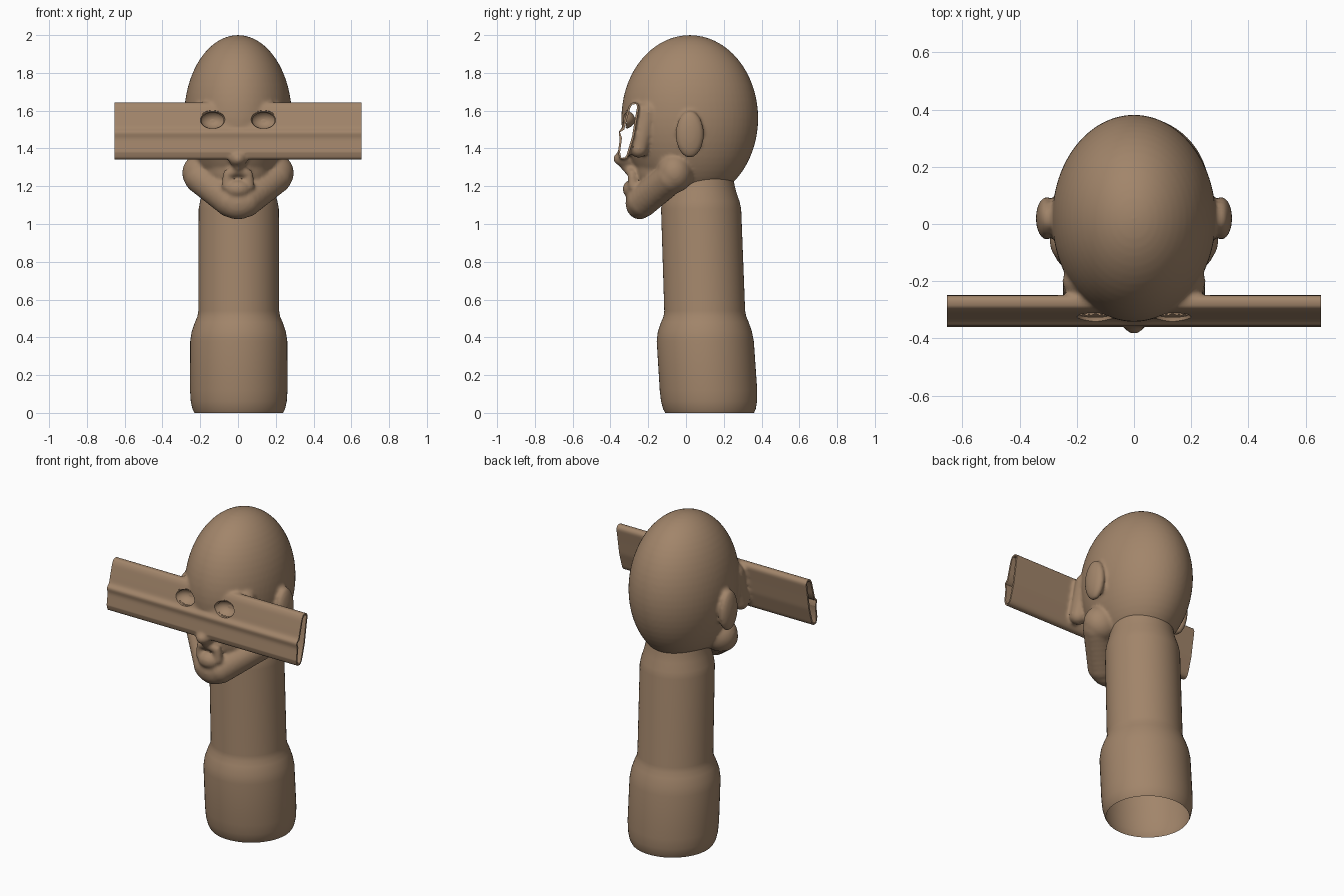
import bpy, bmesh, math
from mathutils import Vector, Matrix

cube = bpy.data.objects.get("Cube")
if cube:
    bpy.data.objects.remove(cube, do_unlink=True)

clay = bpy.data.materials.new("brown clay")
clay.use_nodes = True
COLOUR = (0.36, 0.235, 0.145, 1)
clay.diffuse_color = COLOUR
clay.node_tree.nodes["Principled BSDF"].inputs["Base Color"].default_value = COLOUR


def make(name, bm):
    bmesh.ops.recalc_face_normals(bm, faces=bm.faces)
    for f in bm.faces:
        f.smooth = True
    mesh = bpy.data.meshes.new(name)
    bm.to_mesh(mesh)
    bm.free()
    mesh.materials.append(clay)
    ob = bpy.data.objects.new(name, mesh)
    bpy.context.collection.objects.link(ob)
    return ob


def blob(bm, centre, radii, segs=40):
    m = Matrix.Translation(centre) @ Matrix.Diagonal((*radii, 1))
    return bmesh.ops.create_uvsphere(bm, u_segments=segs, v_segments=segs // 2, radius=1, matrix=m)


def ridge(bm, a, b, ra, rb, steps=8):
    # chain of overlapping balls between two points
    for i in range(steps + 1):
        t = i / steps
        r = ra + (rb - ra) * t
        blob(bm, Vector(a).lerp(Vector(b), t), (r, r, r), 20)


def prism(bm, profile, half):
    # extrude a (y, z) profile along x, with closed ends
    ends = [[bm.verts.new((s * half, y, z)) for y, z in profile] for s in (-1, 1)]
    n = len(profile)
    for i in range(n):
        j = (i + 1) % n
        bm.faces.new((ends[0][i], ends[0][j], ends[1][j], ends[1][i]))
    bm.faces.new(ends[0])
    bm.faces.new(ends[1])


def inset(profile, d):
    out = []
    for i, p in enumerate(profile):
        t = (Vector(profile[(i + 1) % len(profile)]) - Vector(profile[i - 1])).normalized()
        out.append((p[0] + t.y * d, p[1] - t.x * d))
    return out


# Cross-section of the hollow visor bar, clockwise from the front top
BAR = [(-.305, 1.62), (-.29, 1.642), (-.262, 1.645), (-.247, 1.625), (-.262, 1.54),
       (-.275, 1.46), (-.305, 1.36), (-.32, 1.342), (-.35, 1.342), (-.36, 1.38),
       (-.35, 1.455), (-.36, 1.488), (-.337, 1.505), (-.325, 1.55)]
EYE = (.135, -.335, 1.553)

# Head: skull, jaw, face and bar fused into one skin
bm = bmesh.new()
blob(bm, (0, .02, 1.56), (.286, .362, .44), 64)
blob(bm, (0, -.1, 1.29), (.18, .17, .17))
blob(bm, (0, -.245, 1.11), (.105, .075, .085))
blob(bm, (0, -.285, 1.185), (.068, .05, .05))
blob(bm, (0, -.31, 1.345), (.05, .075, .045))
blob(bm, (0, -.3, 1.31), (.03, .05, .035))
ridge(bm, (0, -.27, 1.3), (0, -.2, 1.2), .045, .07)
for s in (-1, 1):
    blob(bm, (s * .19, -.06, 1.27), (.105, .095, .105))
    ridge(bm, (s * .2, -.08, 1.245), (s * .04, -.23, 1.12), .085, .085)
    ridge(bm, (s * .06, -.28, 1.2), (s * .055, -.285, 1.265), .028, .025)
    ridge(bm, (s * .055, -.285, 1.265), (0, -.3, 1.285), .025, .028)
    ridge(bm, (s * .19, -.2, 1.59), (s * .2, -.25, 1.4), .06, .05)
    blob(bm, (s * .305, .02, 1.475), (.038, .075, .125))
prism(bm, BAR, .7)
head = make("head", bm)

remesh = head.modifiers.new("skin", 'REMESH')
remesh.mode = 'VOXEL'
remesh.voxel_size = .01
remesh.use_smooth_shade = True
smooth = head.modifiers.new("soften", 'SMOOTH')
smooth.factor = .5
smooth.iterations = 5

# Cutters: tunnel through the bar, eye openings, square bar ends
cutters = []


def cut(name, bm, op):
    ob = make(name, bm)
    ob.hide_render = True
    mod = head.modifiers.new(name, 'BOOLEAN')
    mod.operation = op
    mod.solver = 'EXACT'
    mod.object = ob
    cutters.append(ob)


bm = bmesh.new()
prism(bm, inset(BAR, .011), .8)
cut("tunnel_cutter", bm, 'DIFFERENCE')
for s in (-1, 1):
    bm = bmesh.new()
    blob(bm, (s * EYE[0], EYE[1], EYE[2]), (.066, .05, .048))
    cut("eye_cutter", bm, 'DIFFERENCE')
bm = bmesh.new()
bmesh.ops.create_cube(bm, size=1, matrix=Matrix.Translation((0, 0, 1.5)) @ Matrix.Diagonal((1.306, 2, 2, 1)))
cut("end_trimmer", bm, 'INTERSECT')

bpy.context.view_layer.update()
result = bpy.data.meshes.new_from_object(head.evaluated_get(bpy.context.evaluated_depsgraph_get()))
head.modifiers.clear()
head.data = result
result.materials.clear()
result.materials.append(clay)
for f in result.polygons:
    f.use_smooth = True
    f.material_index = 0
for ob in cutters:
    bpy.data.objects.remove(ob, do_unlink=True)

# Eye sockets: bowls set behind the openings
for side, s in (("right", -1), ("left", 1)):
    bm = bmesh.new()
    blob(bm, (s * EYE[0], EYE[1], EYE[2]), (.069, .065, .051))
    bmesh.ops.delete(bm, geom=[v for v in bm.verts if v.co.y < EYE[1] + .012], context='VERTS')
    make(side + "_eye_socket", bm)

# Neck and collar: leaning open tube given as (z, y centre, radius)
NECK = [(0, .125, .235), (.02, .124, .245), (.06, .122, .254), (.12, .119, .258), (.38, .102, .257),
        (.43, .1, .249), (.48, .1, .232), (.51, .1, .219), (.54, .099, .214),
        (1.08, .08, .212), (1.12, .078, .205), (1.17, .076, .19), (1.21, .074, .182), (1.3, .07, .17)]
bm = bmesh.new()
SEGS = 64
rings = []
for z, y, r in NECK:
    rings.append([bm.verts.new((.004 + r * math.cos(2 * math.pi * i / SEGS),
                                y + r * math.sin(2 * math.pi * i / SEGS), z)) for i in range(SEGS)])
for a, b in zip(rings, rings[1:]):
    for i in range(SEGS):
        j = (i + 1) % SEGS
        bm.faces.new((a[i], a[j], b[j], b[i]))
make("neck", bm)

bpy.ops.object.select_all(action='DESELECT')
head.select_set(True)
bpy.context.view_layer.objects.active = head
bpy.ops.object.shade_smooth_by_angle(angle=math.radians(45))
